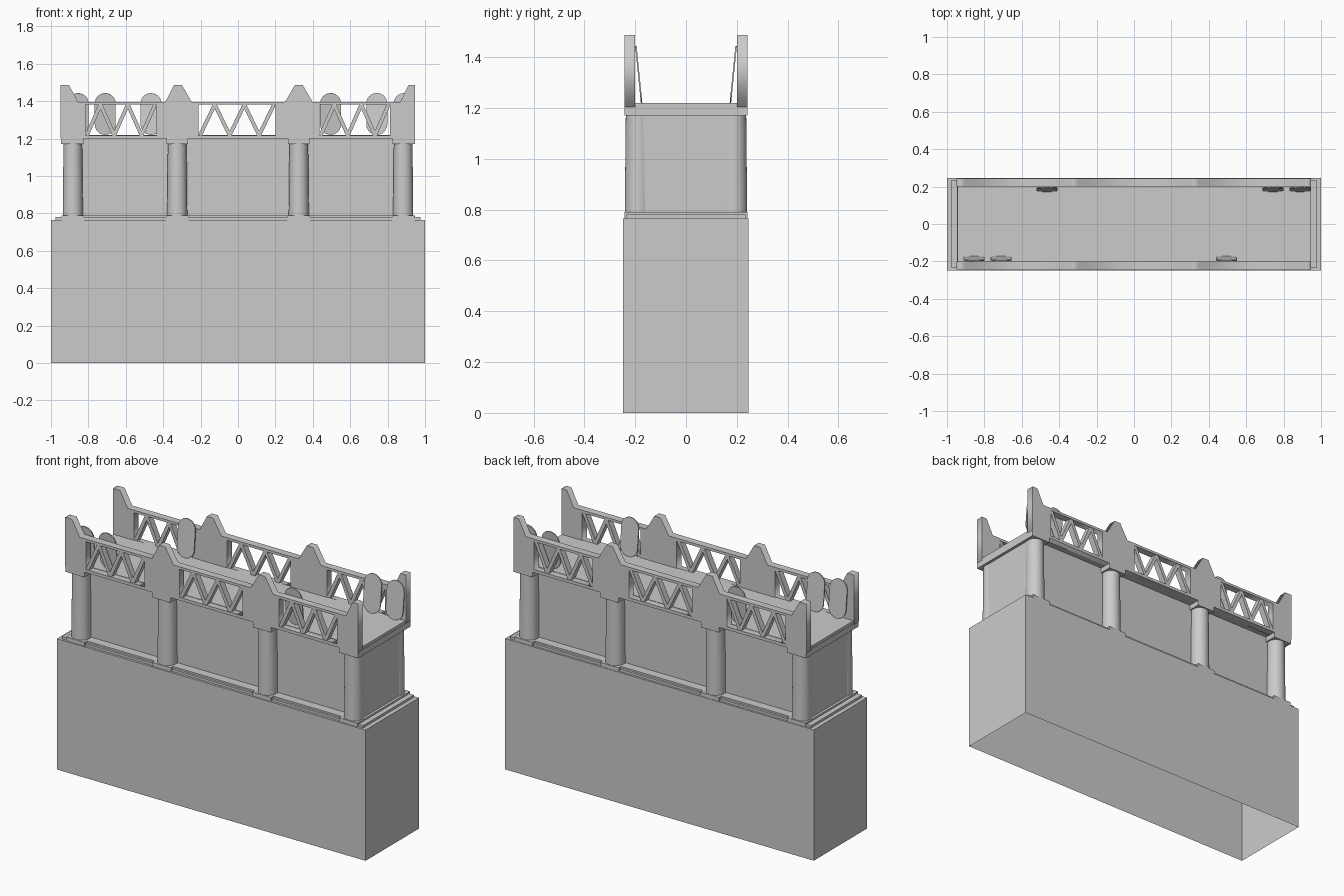
import bpy, bmesh, math
from mathutils import Matrix

if "Cube" in bpy.data.objects:
    bpy.data.objects.remove(bpy.data.objects["Cube"])


def finish(bm, name):
    bmesh.ops.recalc_face_normals(bm, faces=bm.faces)
    me = bpy.data.meshes.new(name)
    bm.to_mesh(me)
    bm.free()
    ob = bpy.data.objects.new(name, me)
    bpy.context.collection.objects.link(ob)
    return ob


def box(name, x0, x1, y0, y1, z0, z1, open_bottom=False):
    bm = bmesh.new()
    bmesh.ops.create_cube(bm, size=1)
    for v in bm.verts:
        v.co = ((x0 + x1) / 2 + v.co.x * (x1 - x0),
                (y0 + y1) / 2 + v.co.y * (y1 - y0),
                (z0 + z1) / 2 + v.co.z * (z1 - z0))
    if open_bottom:
        bm.normal_update()
        bmesh.ops.delete(bm, geom=[f for f in bm.faces if f.normal.z < -0.5],
                         context='FACES')
        ob_faces = list(bm.faces)
        bmesh.ops.recalc_face_normals(bm, faces=ob_faces)
    return finish(bm, name)


# Base block (open underneath) and stepped plinth
box("base_block", -1, 1, -0.248, 0.246, 0, 0.766, open_bottom=True)
box("plinth_lower", -0.975, 0.975, -0.235, 0.235, 0.76, 0.78)
box("plinth_upper", -0.945, 0.945, -0.222, 0.222, 0.77, 0.79)

# Upper hall, deck and end beams
box("hall_wall", -0.93, 0.93, -0.17, 0.17, 0.78, 1.205)
box("deck", -0.945, 0.945, -0.205, 0.205, 1.2, 1.22)
for s, side in ((-1, "left"), (1, "right")):
    box("end_beam_" + side, *sorted((s * 0.83, s * 0.947)), -0.243, 0.243, 1.17, 1.205)

# Columns with pedestals and caps, on both long sides
for x in (-0.883, -0.325, 0.325, 0.883):
    for s in (-1, 1):
        y = s * 0.187
        bm = bmesh.new()
        bmesh.ops.create_cone(bm, cap_ends=True, segments=32, radius1=0.054,
                              radius2=0.05, depth=0.39,
                              matrix=Matrix.Translation((x, y, 0.98)))
        for f in bm.faces:
            f.smooth = len(f.verts) == 4
        finish(bm, "column")
        y0, y1 = sorted((s * 0.15, s * 0.243))
        box("pedestal", x - 0.06, x + 0.06, y0, y1, 0.76, 0.79)
        box("column_cap", x - 0.058, x + 0.058, y0, y1, 1.17, 1.205)

# Parapets: peaked profile with three rectangular windows
PROFILE = [(-0.95, 1.2), (0.947, 1.2), (0.947, 1.488), (0.912, 1.488), (0.868, 1.397),
           (0.398, 1.397), (0.345, 1.488), (0.305, 1.488), (0.252, 1.397),
           (-0.248, 1.397), (-0.301, 1.488), (-0.341, 1.488), (-0.388, 1.397),
           (-0.855, 1.397), (-0.905, 1.488), (-0.95, 1.488)]
WINDOWS = [(-0.815, -0.435), (-0.21, 0.2), (0.435, 0.813)]
Z0, Z1 = 1.218, 1.382


def parapet(name, y):
    cu = bpy.data.curves.new(name, 'CURVE')
    cu.dimensions = '2D'
    cu.fill_mode = 'BOTH'
    cu.extrude = 0.0215
    loops = [PROFILE] + [[(a, Z0), (a, Z1), (b, Z1), (b, Z0)] for a, b in WINDOWS]
    for pts in loops:
        sp = cu.splines.new('POLY')
        sp.points.add(len(pts) - 1)
        for p, (px, pz) in zip(sp.points, pts):
            p.co = (px, pz, 0, 1)
        sp.use_cyclic_u = True
    ob = bpy.data.objects.new(name, cu)
    ob.location = (0, y, 0)
    ob.rotation_euler = (math.pi / 2, 0, 0)
    bpy.context.collection.objects.link(ob)


def lattice(name, y):
    # zigzag of five struts in every window
    bm = bmesh.new()
    for a, b in WINDOWS:
        step = (b - a - 0.015) / 5
        for i in range(5):
            xa = a + 0.007 + i * step
            za, zb = (Z0, Z1) if i % 2 == 0 else (Z1, Z0)
            length = math.hypot(step, zb - za)
            ang = -math.atan2(zb - za, step)
            m = (Matrix.Translation((xa + step / 2, y, (Z0 + Z1) / 2))
                 @ Matrix.Rotation(ang, 4, 'Y')
                 @ Matrix.Diagonal((length, 0.036, 0.02, 1)))
            bmesh.ops.create_cube(bm, size=1, matrix=m)
    finish(bm, name)


for s, side in ((-1, "front"), (1, "back")):
    parapet("parapet_" + side, s * 0.2215)
    lattice("lattice_" + side, s * 0.2215)


# Thin rounded shields leaning on the inside of the parapets
def shield(x, s):
    r, half, t = 0.056, 0.056, 0.006
    outline = []
    for k in range(2):
        for i in range(13):
            a = math.pi * (k + i / 12)
            outline.append((r * math.cos(a), r * math.sin(a) + (half if k == 0 else -half)))
    bm = bmesh.new()
    f = bm.faces.new([bm.verts.new((u, -t / 2, v)) for u, v in outline])
    ext = bmesh.ops.extrude_face_region(bm, geom=[f])
    bmesh.ops.translate(bm, vec=(0, t, 0),
                        verts=[g for g in ext["geom"] if isinstance(g, bmesh.types.BMVert)])
    m = Matrix.Translation((x, s * 0.186, 1.332)) @ Matrix.Rotation(-s * 0.1, 4, 'X')
    bmesh.ops.transform(bm, matrix=m, verts=bm.verts)
    finish(bm, "shield")


for x in (-0.855, -0.71, 0.495):
    shield(x, -1)
for x in (0.888, 0.742, -0.465):
    shield(x, 1)
